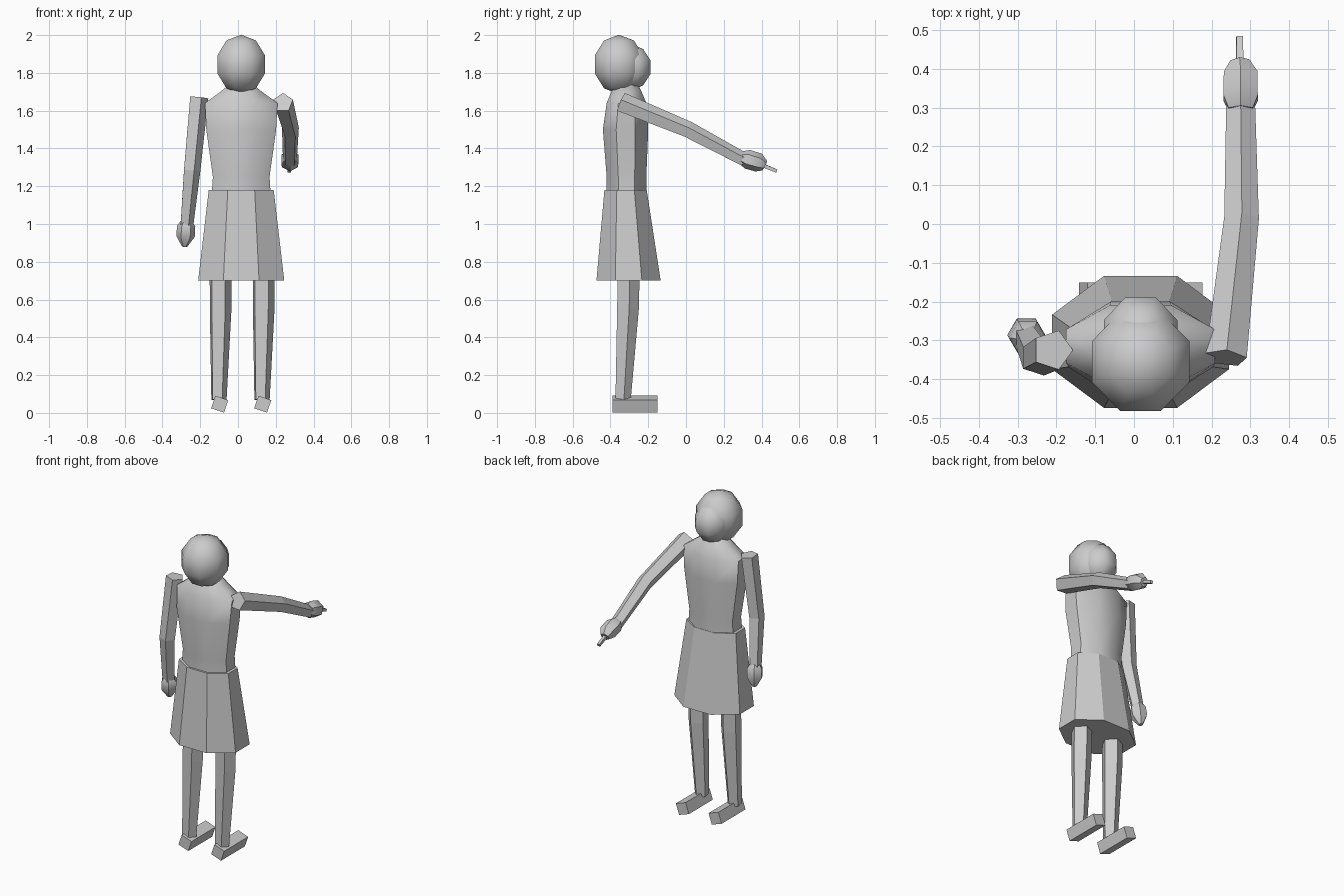
import bpy, bmesh, math
from mathutils import Vector, Matrix

if "Cube" in bpy.data.objects:
    bpy.data.objects.remove(bpy.data.objects["Cube"])

CX = 0.017   # centre line of the figure


def finish(name, bm, smooth=None):
    bmesh.ops.recalc_face_normals(bm, faces=bm.faces)
    me = bpy.data.meshes.new(name)
    bm.to_mesh(me)
    bm.free()
    ob = bpy.data.objects.new(name, me)
    bpy.context.collection.objects.link(ob)
    if smooth:
        bpy.ops.object.select_all(action='DESELECT')
        ob.select_set(True)
        bpy.context.view_layer.objects.active = ob
        bpy.ops.object.shade_smooth_by_angle(angle=math.radians(smooth))
    return ob


def loft(bm, rings):
    loops = [[bm.verts.new(p) for p in r] for r in rings]
    n = len(loops[0])
    for a, b in zip(loops, loops[1:]):
        for i in range(n):
            j = (i + 1) % n
            bm.faces.new((a[i], a[j], b[j], b[i]))
    bm.faces.new(loops[0])
    bm.faces.new(loops[-1])


def limb(name, stations, ref, sides=5, smooth=None):
    """Tube through (x, y, z, radius) with one corner turned to ref."""
    pts = [Vector(s[:3]) for s in stations]
    rings = []
    for i, p in enumerate(pts):
        d = (pts[min(i + 1, len(pts) - 1)] - pts[max(i - 1, 0)]).normalized()
        u = Vector(ref)
        u = (u - d * u.dot(d)).normalized()
        v = d.cross(u)
        r = stations[i][3]
        rings.append([p + r * (u * math.cos(a) + v * math.sin(a))
                      for a in (2 * math.pi * k / sides for k in range(sides))])
    bm = bmesh.new()
    loft(bm, rings)
    return finish(name, bm, smooth)


def octagon_body(name, levels, smooth):
    """Stack of octagons: z, centre y, half width, half depth."""
    rings = []
    for z, cy, hx, hy in levels:
        k = 1 / math.cos(math.pi / 8)
        rings.append([(CX + hx * k * math.cos(a), cy + hy * k * math.sin(a), z)
                      for a in (math.pi / 8 + i * math.pi / 4 for i in range(8))])
    bm = bmesh.new()
    loft(bm, rings)
    return finish(name, bm, smooth)


def ball(name, centre, radii, tilt=0):
    bm = bmesh.new()
    bmesh.ops.create_uvsphere(bm, u_segments=8, v_segments=5, radius=1)
    m = (Matrix.Translation(centre) @ Matrix.Rotation(tilt, 4, 'X')
         @ Matrix.Diagonal((*radii, 1)) @ Matrix.Rotation(math.pi / 8, 4, 'Z'))
    bmesh.ops.transform(bm, matrix=m, verts=bm.verts)
    return finish(name, bm, 50)


# Clothing and torso
octagon_body("skirt", [(0.70, -0.304, 0.228, 0.17), (1.18, -0.32, 0.172, 0.112)], 30)
octagon_body("torso", [(1.17, -0.315, 0.155, 0.105), (1.25, -0.315, 0.15, 0.105),
                       (1.50, -0.32, 0.185, 0.12), (1.64, -0.315, 0.192, 0.105),
                       (1.70, -0.315, 0.11, 0.08), (1.74, -0.315, 0.06, 0.06)], 50)

# Head
ball("hair", (CX, -0.355, 1.845), (0.143, 0.145, 0.157))
ball("face", (CX, -0.29, 1.83), (0.108, 0.115, 0.12))

# Hanging arm
limb("hanging_arm", [(-0.21, -0.325, 1.67, 0.053), (-0.247, -0.345, 1.285, 0.048),
                     (-0.274, -0.295, 0.99, 0.037)], (1, 0, 0))
limb("hanging_hand", [(-0.273, -0.296, 1.015, 0.030), (-0.274, -0.293, 0.99, 0.048),
                      (-0.278, -0.286, 0.935, 0.049), (-0.283, -0.277, 0.88, 0.014)],
     (1, 0, 0), 6, 40)

# Pointing arm, hand and finger
limb("pointing_arm", [(0.237, -0.345, 1.642, 0.056), (0.277, 0.01, 1.497, 0.047),
                      (0.275, 0.31, 1.337, 0.039)], (0, 0, 1))
limb("pointing_hand", [(0.275, 0.295, 1.352, 0.036), (0.275, 0.325, 1.343, 0.051),
                       (0.275, 0.385, 1.325, 0.05), (0.273, 0.417, 1.308, 0.028)],
     (0, 0, 1), 6, 40)
limb("pointing_finger", [(0.273, 0.38, 1.322, 0.014), (0.272, 0.481, 1.28, 0.012)],
     (1, 0, 1), 4)

# Legs and feet
for side, x in (("left", -0.095), ("right", 0.133)):
    limb(side + "_leg", [(x, -0.305, 0.80, 0.062), (x, -0.31, 0.55, 0.061),
                         (x - 0.008, -0.335, 0.07, 0.043)], (1, 0.15, 0))
    bm = bmesh.new()
    bmesh.ops.create_cube(bm, size=1)
    m = (Matrix.Translation((x - 0.002, -0.27, 0.046)) @ Matrix.Rotation(math.radians(19), 4, 'Y')
         @ Matrix.Diagonal((0.072, 0.238, 0.07, 1)))
    bmesh.ops.transform(bm, matrix=m, verts=bm.verts)
    finish(side + "_foot", bm)
